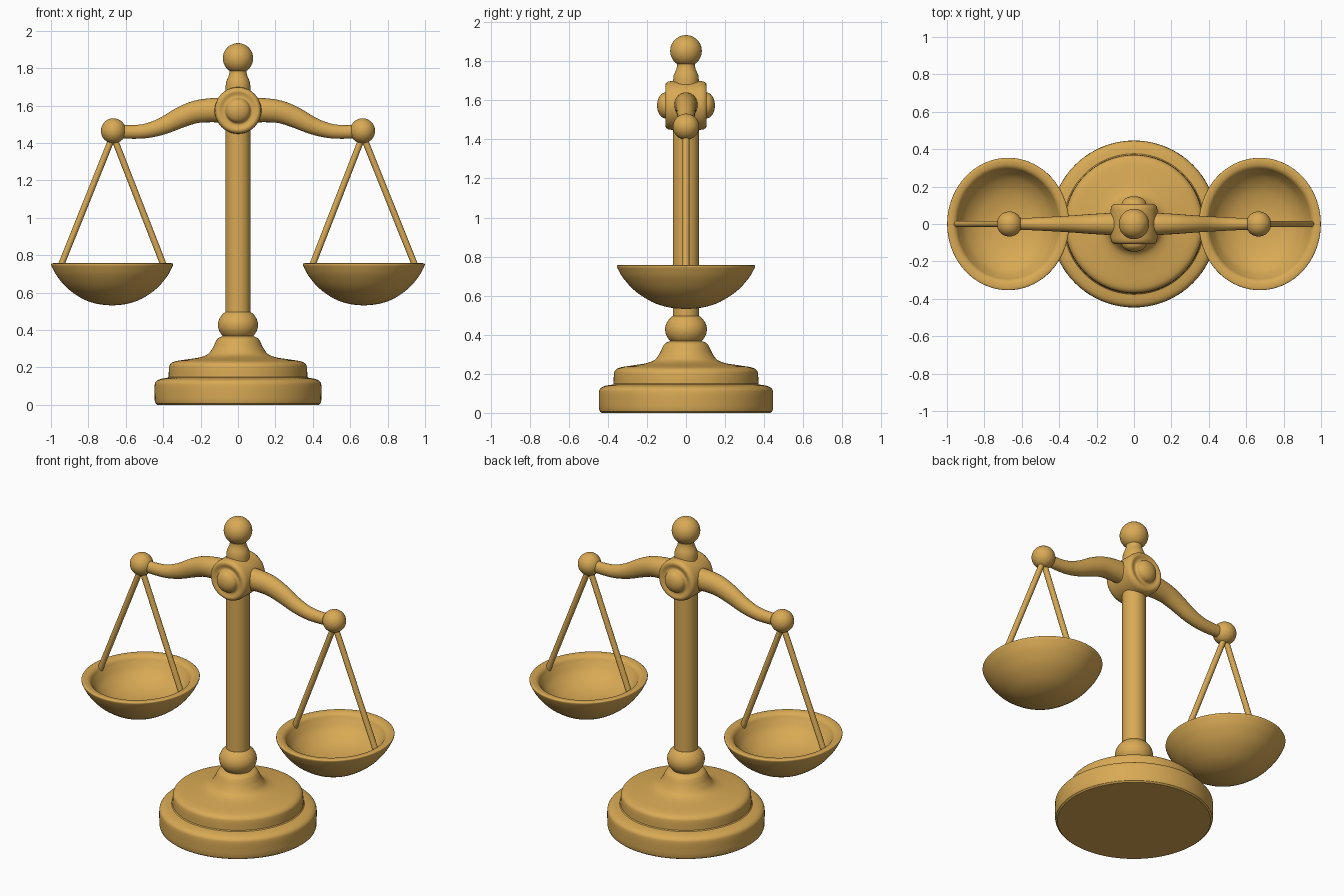
import bpy, bmesh, math
from mathutils import Vector, Matrix

if "Cube" in bpy.data.objects:
    bpy.data.objects.remove(bpy.data.objects["Cube"])

brass = bpy.data.materials.new("warm brass")
brass.diffuse_color = (0.69, 0.40, 0.09, 1)
brass.use_nodes = True
brass.node_tree.nodes["Principled BSDF"].inputs["Base Color"].default_value = brass.diffuse_color


def finish(name, bm, sharp=40):
    bmesh.ops.recalc_face_normals(bm, faces=bm.faces)
    me = bpy.data.meshes.new(name)
    bm.to_mesh(me)
    bm.free()
    me.materials.append(brass)
    for p in me.polygons:
        p.use_smooth = True
    me.set_sharp_from_angle(angle=math.radians(sharp))
    ob = bpy.data.objects.new(name, me)
    bpy.context.collection.objects.link(ob)
    return ob


def skin(bm, rings):
    # bridge consecutive rings of points and cap both ends
    vs = [[bm.verts.new(p) for p in r] for r in rings]
    n = len(vs[0])
    for a, b in zip(vs, vs[1:]):
        for i in range(n):
            bm.faces.new((a[i], a[(i + 1) % n], b[(i + 1) % n], b[i]))
    bm.faces.new(vs[0])
    bm.faces.new(vs[-1])


def lathe(name, profile, matrix=Matrix(), sx=1, sy=1, n=64, sharp=40):
    bm = bmesh.new()
    skin(bm, [[(max(r, 0.001) * sx * math.cos(i * math.tau / n),
                max(r, 0.001) * sy * math.sin(i * math.tau / n), z) for i in range(n)]
              for r, z in profile])
    bm.transform(matrix)
    return finish(name, bm, sharp)


def ball(name, loc, r):
    bm = bmesh.new()
    bmesh.ops.create_uvsphere(bm, u_segments=40, v_segments=24, radius=r)
    bm.transform(Matrix.Translation(loc))
    return finish(name, bm)


def spline(pts, steps=6):
    # Catmull-Rom through tuples of any length
    pts = [Vector(p) for p in pts]
    ext = [2 * pts[0] - pts[1]] + pts + [2 * pts[-1] - pts[-2]]
    out = []
    for a, b, c, d in zip(ext, ext[1:], ext[2:], ext[3:]):
        for k in range(steps):
            t = k / steps
            out.append(0.5 * (2 * b + (c - a) * t + (2 * a - 5 * b + 4 * c - d) * t * t
                              + (3 * b - a - 3 * c + d) * t ** 3))
    return out + [pts[-1]]


# stepped base with rounded shoulders and flared top
step = spline([(0.445, 0.02), (0.446, 0.10), (0.438, 0.125), (0.415, 0.138), (0.376, 0.145)], 4)
tier = spline([(0.371, 0.15), (0.369, 0.195), (0.362, 0.218), (0.335, 0.233), (0.26, 0.245),
               (0.20, 0.255), (0.16, 0.272), (0.135, 0.305), (0.118, 0.34), (0.105, 0.357),
               (0.08, 0.368)], 4)
lathe("base", [(0, 0), (0.432, 0), (0.4325, 0.001), (0.441, 0.007)]
      + [tuple(p) for p in step + tier] + [(0, 0.368)], n=80, sharp=35)

# rounded knob above the base
lathe("column_knob", [(0, 0.355)] + [(0.107 * math.cos(a), 0.427 + 0.09 * math.sin(a))
      for a in [math.radians(d) for d in range(-50, 55, 8)]] + [(0, 0.5)])

# column
lathe("column", [(0, 0.45), (0.067, 0.45), (0.067, 1.50), (0, 1.50)], n=48)

# central hub: drum along y, each face shallowly dished around a domed pivot cap
half = [(0.125, 0.0), (0.125, 0.075), (0.122, 0.092), (0.115, 0.102), (0.106, 0.106),
        (0.097, 0.105), (0.088, 0.101), (0.078, 0.099), (0.070, 0.101), (0.066, 0.107)]
half += [(0.066 * math.cos(a), 0.106 + 0.042 * math.sin(a))
         for a in [math.radians(d) for d in range(10, 91, 10)]]
to_y = Matrix.Translation((0, 0, 1.574)) @ Matrix.Rotation(math.pi / 2, 4, 'X')
lathe("hub", [(r, -z) for r, z in reversed(half)] + half[1:], to_y, sharp=60)

# finial
lathe("finial_neck", [(0, 1.65), (0.066, 1.65), (0.066, 1.705), (0.063, 1.728), (0.056, 1.745),
                      (0.049, 1.761), (0.045, 1.78), (0.047, 1.80), (0, 1.80)], n=40)
ball("finial_ball", (0, 0, 1.853), 0.081)

# bowl profile: outer shell, wide rounded rim, inner hollow
bowl = [tuple(p) for p in spline(
    [(0.0, 0.531), (0.08, 0.540), (0.16, 0.568), (0.24, 0.624), (0.293, 0.686), (0.317, 0.728),
     (0.326, 0.751), (0.318, 0.757), (0.303, 0.757), (0.288, 0.753), (0.275, 0.742),
     (0.262, 0.718), (0.230, 0.672), (0.17, 0.628), (0.09, 0.603), (0.0, 0.595)], 4)]

for s, side in ((-1, "left"), (1, "right")):
    # S-curved tapering arm: x, z, half height, half depth
    path = spline([(0.08, 1.575, 0.066, 0.062), (0.15, 1.575, 0.064, 0.058),
                   (0.23, 1.565, 0.060, 0.053), (0.31, 1.535, 0.055, 0.047),
                   (0.40, 1.492, 0.046, 0.041), (0.49, 1.465, 0.039, 0.036),
                   (0.58, 1.459, 0.036, 0.032), (0.66, 1.465, 0.036, 0.030)])
    rings = []
    for i, p in enumerate(path):
        d = path[min(i + 1, len(path) - 1)] - path[max(i - 1, 0)]
        t = Vector((d[0], d[1])).normalized()
        rings.append([(s * (p[0] - t.y * p[2] * math.sin(a)), p[3] * math.cos(a),
                       p[1] + t.x * p[2] * math.sin(a))
                      for a in [k * math.tau / 24 for k in range(24)]])
    bm = bmesh.new()
    skin(bm, rings)
    finish(side + "_arm", bm)
    ball(side + "_arm_ball", (s * 0.666, 0, 1.465), 0.067)

    # hanging bowl, slightly wider in depth than in width
    lathe(side + "_bowl", bowl, Matrix.Translation((s * 0.673, 0, 0)),
          sy=0.354 / 0.326, n=72, sharp=80)

    # pair of hanger rods
    for e, pos in ((-1, "outer"), (1, "inner")):
        a = Vector((s * 0.668, 0, 1.44))
        b = Vector((s * (0.672 - e * 0.281), 0, 0.73))
        rot = (b - a).to_track_quat('Z', 'Y').to_matrix().to_4x4()
        L = (b - a).length
        lathe(side + "_" + pos + "_rod", [(0, 0), (0.017, 0), (0.017, L), (0, L)],
              Matrix.Translation(a) @ rot, n=16)
